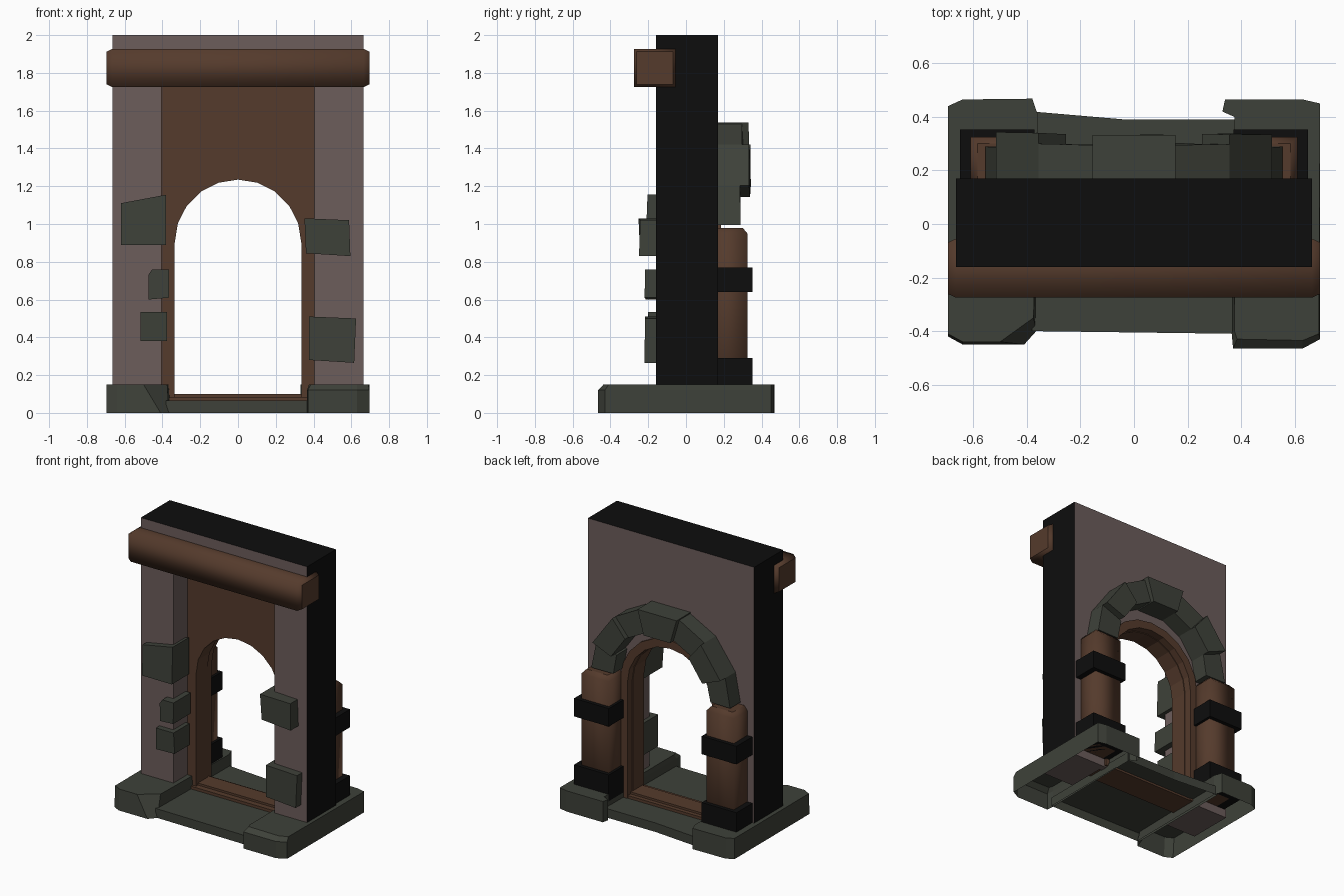
import bpy, bmesh, math, random
from mathutils import Vector

random.seed(4)
cube = bpy.data.objects.get("Cube")
if cube:
    bpy.data.objects.remove(cube, do_unlink=True)


def material(name, rgb):
    m = bpy.data.materials.new(name)
    m.use_nodes = True
    m.diffuse_color = (*rgb, 1)
    bsdf = m.node_tree.nodes["Principled BSDF"]
    bsdf.inputs["Base Color"].default_value = (*rgb, 1)
    bsdf.inputs["Roughness"].default_value = 0.9
    return m


PLASTER = material("mauve plaster", (0.15, 0.109, 0.105))
WOOD = material("brown wood", (0.09, 0.043, 0.025))
STONE = material("grey stone", (0.048, 0.053, 0.041))
BLACK = material("black iron", (0.004, 0.004, 0.004))


def loft(name, rings, mat, open_start=False, smooth=False):
    """Skin a list of equal-length rings of 3D points and cap the ends."""
    bm = bmesh.new()
    loops = [[bm.verts.new(p) for p in ring] for ring in rings]
    n = len(loops[0])
    for a, b in zip(loops, loops[1:]):
        for i in range(n):
            f = bm.faces.new((a[i], a[(i + 1) % n], b[(i + 1) % n], b[i]))
            f.smooth = smooth
    bm.faces.new(loops[-1])
    start = bm.faces.new(loops[0])
    bmesh.ops.recalc_face_normals(bm, faces=bm.faces)
    if open_start:
        bm.faces.remove(start)
    me = bpy.data.meshes.new(name)
    bm.to_mesh(me)
    bm.free()
    me.materials.append(mat)
    ob = bpy.data.objects.new(name, me)
    bpy.context.collection.objects.link(ob)
    return ob


def slab(name, outline, y0, y1, mat, jitter=0.0):
    """Extrude an x-z outline along y, with an optionally uneven far side."""
    near = [(x, y0, z) for x, z in outline]
    far = [(x, y1 + random.uniform(-jitter, jitter), z) for x, z in outline]
    return loft(name, [near, far], mat)


def rect(x0, x1, z0, z1):
    return [(x0, z0), (x1, z0), (x1, z1), (x0, z1)]


def box(name, x, y, z, mat):
    return slab(name, rect(*x, *z), *y, mat)


def arch(radius, bottom, spring=0.9, steps=10):
    """Round-headed doorway outline."""
    angles = [math.pi * i / steps for i in range(steps + 1)]
    curve = [(radius * math.cos(a), spring + radius * math.sin(a)) for a in angles]
    return [(radius, bottom)] + curve + [(-radius, bottom)]


def cut(ob, cutter):
    mod = ob.modifiers.new("opening", "BOOLEAN")
    mod.operation = "DIFFERENCE"
    mod.solver = "EXACT"
    mod.object = cutter
    bpy.context.view_layer.objects.active = ob
    bpy.ops.object.modifier_apply(modifier=mod.name)
    bpy.data.objects.remove(cutter, do_unlink=True)


# Wall with a square front recess and an arched back opening
wall = box("wall", (-0.665, 0.665), (-0.16, 0.17), (0.04, 2), PLASTER)
cut(wall, box("recess_cutter", (-0.405, 0.405), (-1, 0.12), (-1, 1.8), PLASTER))
cut(wall, slab("arch_cutter", arch(0.385, -1), -1, 1, PLASTER))
wall.data.materials.clear()
wall.data.materials.append(PLASTER)
wall.data.materials.append(BLACK)
for p in wall.data.polygons:
    side = abs(p.normal.x) > 0.9 and abs(p.center.x) > 0.6
    top = p.normal.z > 0.9 and p.center.z > 1.9
    p.material_index = int(side or top)

# Wooden panel, arched frame behind it and threshold
panel = box("door_panel", (-0.41, 0.41), (0, 0.13), (0.05, 1.82), WOOD)
cut(panel, slab("panel_cutter", arch(0.335, -1), -1, 1, WOOD))
frame = slab("arch_frame", arch(0.4, 0.05), 0.12, 0.185, WOOD)
cut(frame, slab("frame_cutter", arch(0.34, -1), -1, 1, WOOD))
box("threshold", (-0.37, 0.37), (0.02, 0.15), (0.05, 0.1), WOOD)
box("threshold_step", (-0.37, 0.37), (-0.02, 0.18), (0.05, 0.085), WOOD)


def softened_bar(name, lo, hi, axis, chamfer, inset):
    """Square bar along an axis with tapered ends and soft shading."""
    lo, hi = Vector(lo), Vector(hi)
    u, v = [i for i in range(3) if i != axis]
    rings = []
    for pos, d in ((lo[axis], inset), (lo[axis] + chamfer, 0),
                   (hi[axis] - chamfer, 0), (hi[axis], inset)):
        ring = []
        for su, sv in ((0, 0), (1, 0), (1, 1), (0, 1)):
            p = Vector()
            p[axis] = pos
            p[u] = hi[u] - d if su else lo[u] + d
            p[v] = hi[v] - d if sv else lo[v] + d
            ring.append(p)
        rings.append(ring)
    return loft(name, rings, WOOD, smooth=True)


# Front beam
softened_bar("front_beam", (-0.695, -0.275, 1.725), (0.695, -0.055, 1.927), 0, 0.03, 0.014)

# Back pillars with dark bands
for side, s in (("left", 1), ("right", -1)):
    x0, x1 = sorted((s * 0.39, s * 0.61))
    softened_bar(side + "_pillar", (x0, 0.12, 0.1), (x1, 0.325, 0.98), 2, 0.03, 0.025)
    bx = sorted((s * 0.372, s * 0.65))
    for part, z in (("lower", (0.1, 0.29)), ("upper", (0.64, 0.77))):
        box(f"{side}_{part}_band", bx, (0.13, 0.352), z, BLACK)

# Ring of arch stones on the back
bounds = [0, 22, 50, 74, 106, 130, 158, 180]
depths = [0.29, 0.34, 0.3, 0.337, 0.3, 0.34, 0.29]
for i, depth in enumerate(depths):
    a, b = (math.radians(t) for t in bounds[i:i + 2])
    inner = 0.385 + random.uniform(-0.01, 0.01)
    outer = 0.565 if i == 3 else 0.555
    pts = [(r * math.cos(t), 0.995 + r * math.sin(t))
           for r, t in ((inner, a), (outer, a), (outer, b), (inner, b))]
    slab(f"arch_stone_{i + 1}", pts, 0.16, depth, STONE, 0.006)

# Stones set into the front jambs
jamb_stones = [
    ("right_upper_stone", [(-0.62, 0.89), (-0.38, 0.89), (-0.38, 1.155), (-0.62, 1.11)], -0.21),
    ("right_middle_stone", [(-0.475, 0.6), (-0.365, 0.61), (-0.365, 0.76), (-0.455, 0.76), (-0.475, 0.73)], -0.212),
    ("right_lower_stone", rect(-0.515, -0.375, 0.38, 0.535), -0.195),
    ("left_upper_stone", [(0.36, 0.845), (0.595, 0.83), (0.588, 1.02), (0.352, 1.03)], -0.25),
    ("left_lower_stone", [(0.375, 0.28), (0.615, 0.265), (0.625, 0.5), (0.375, 0.51)], -0.222),
]
for name, pts, y in jamb_stones:
    slab(name, pts, -0.02, y, STONE, 0.008)


# Hollow base: two chipped side plinths and a low middle slab
def ring(pts, z):
    return [(x, y, z) for x, y in pts]


back = [(-0.36, 0.41), (-0.38, 0.468), (-0.64, 0.465), (-0.695, 0.44)]
foot = [(-0.695, -0.42), (-0.64, -0.45), (-0.41, -0.45), (-0.365, -0.4)] + back
chip = [(-0.695, -0.41), (-0.64, -0.44), (-0.5, -0.44), (-0.375, -0.35)] + back
loft("right_plinth", [ring(foot, 0), ring(chip, 0.15)], STONE, open_start=True)

back = [(0.695, 0.45), (0.63, 0.465), (0.34, 0.465), (0.33, 0.42), (0.375, 0.4)]
foot = [(0.365, -0.41), (0.37, -0.465), (0.63, -0.465), (0.695, -0.43)] + back
edge = [(0.375, -0.4), (0.385, -0.43), (0.63, -0.435), (0.69, -0.41)] + back
loft("left_plinth", [ring(foot, 0), ring(foot, 0.12), ring(edge, 0.15)], STONE, open_start=True)

middle = [(-0.38, -0.4), (0.38, -0.41), (0.38, 0.39), (-0.03, 0.39), (-0.38, 0.42)]
loft("middle_slab", [ring(middle, 0), ring(middle, 0.065)], STONE, open_start=True)
